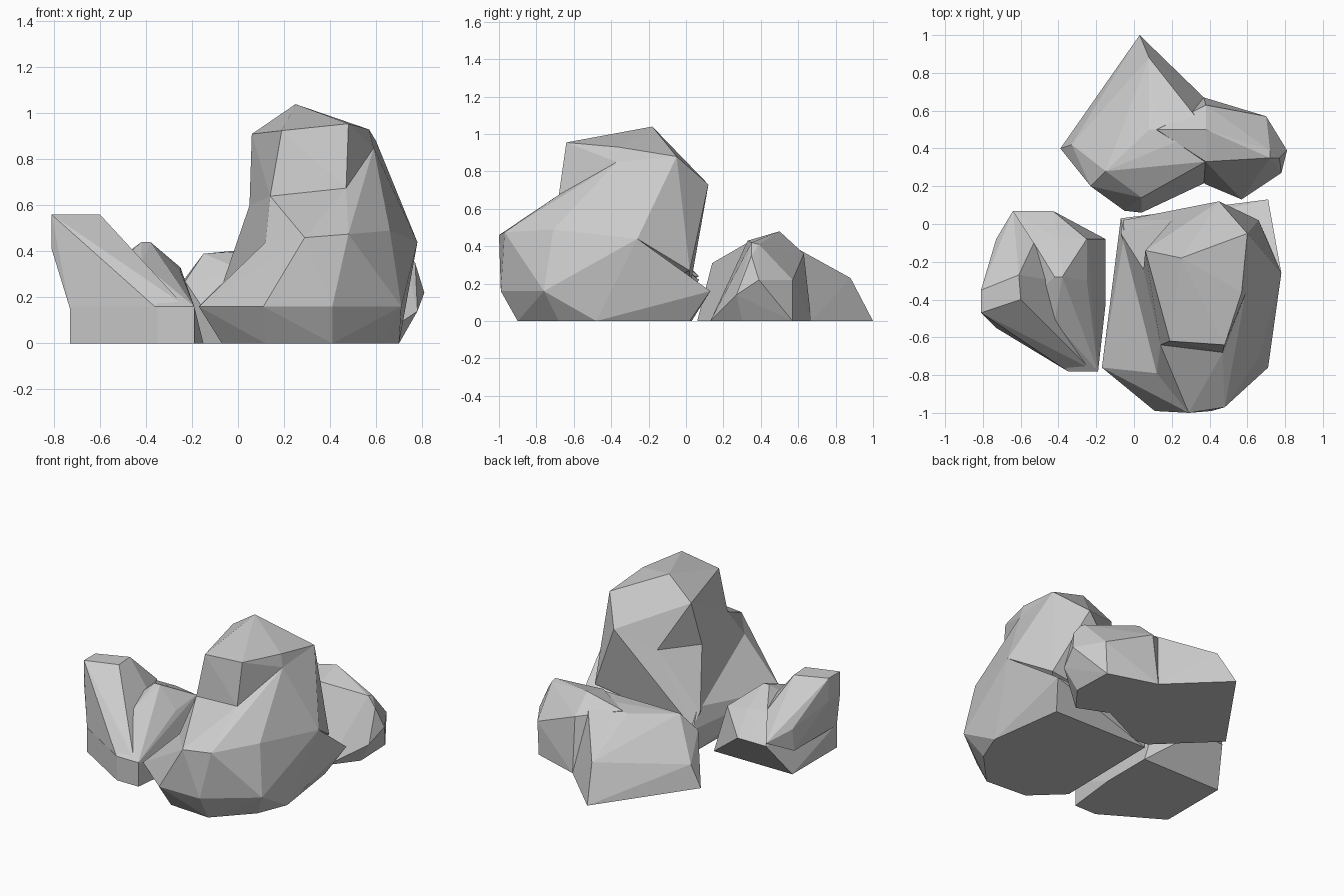
import bpy, bmesh


def ring(z, *xy):
    """Flat cross-section at height z."""
    return [(x, y, z) for x, y in xy]


def chunk(name, pts):
    """Faceted convex piece of stone."""
    bm = bmesh.new()
    for p in pts:
        bm.verts.new(p)
    bmesh.ops.convex_hull(bm, input=bm.verts[:])
    loose = [v for v in bm.verts if not v.link_faces]
    bmesh.ops.delete(bm, geom=loose, context='VERTS')
    bmesh.ops.dissolve_limit(bm, angle_limit=0.03, verts=bm.verts[:], edges=bm.edges[:])
    bmesh.ops.recalc_face_normals(bm, faces=bm.faces[:])
    me = bpy.data.meshes.new(name)
    bm.to_mesh(me)
    bm.free()
    ob = bpy.data.objects.new(name, me)
    bpy.context.scene.collection.objects.link(ob)
    return ob


def rock(name, *pieces):
    """Union of several chunks into one rock."""
    body = chunk(name, pieces[0])
    for pts in pieces[1:]:
        other = chunk(name + "_piece", pts)
        mod = body.modifiers.new("union", 'BOOLEAN')
        mod.operation, mod.solver, mod.object = 'UNION', 'EXACT', other
        bpy.context.view_layer.update()
        dg = bpy.context.evaluated_depsgraph_get()
        me = bpy.data.meshes.new_from_object(body.evaluated_get(dg))
        body.modifiers.clear()
        body.data = me
        bpy.data.objects.remove(other)
    return body


# Large rock: wide foot, sloping waist, upright head
foot = (ring(0, (-.07, -.7), (.12, -.88), (.41, -.9), (.62, -.68), (.7, -.48), (.63, .02), (-.06, .03))
        + ring(.16, (-.17, -.76), (.11, -.99), (.41, -.99), (.71, -.76), (.71, .13), (-.07, .03)))
shoulder = [(.12, -.79, .44), (.29, -1, .46), (.48, -.97, .475), (.66, -.71, .49), (.78, -.26, .44)]
neck = [(.14, -.64, .64), (.47, -.68, .675), (.05, -.24, .6), (.2, .02, .62)]
back = [(.45, .12, .73), (.6, -.05, .88), (.59, -.37, .85)]
crown = [(.19, -.62, .925), (.48, -.64, .955), (.57, -.36, .93), (.25, -.18, 1.04), (.06, -.14, .91)]
rock("large_rock",
     foot + shoulder + [(-.05, -.05, .28)],
     shoulder + neck + back + [(-.07, -.05, .25), (-.06, .02, .17), (.66, .02, .27), (.3, -.4, .1)],
     neck + back + crown + [(.3, -.3, .4)])

# Rear rock: pointed main body with a lower lobe on the right
rock("rear_rock",
     ring(0, (.03, 1), (-.39, .4), (-.05, .07), (.04, .06), (.37, .67), (.38, .22))
     + [(.38, .5, .44), (.38, .33, .42), (.08, .88, .23), (.11, .62, .36), (.08, .5, .41),
        (-.15, .28, .39), (-.23, .2, .27), (.04, .14, .31), (-.33, .42, .15)],
     ring(0, (.38, .21), (.57, .13), (.7, .3), (.69, .57), (.37, .67))
     + [(.38, .5, .48), (.38, .33, .43), (.78, .27, .14), (.81, .39, .22), (.77, .35, .35),
        (.72, .35, .42), (.72, .39, .41), (.7, .57, .22), (.38, .63, .36), (.1, .42, .2),
        (.12, .5, .42)])

# Left rock: low block with a tall side leaning outward
rock("left_rock",
     ring(0, (-.73, -.08), (-.15, -.08), (-.15, -.42), (-.19, -.78), (-.35, -.78), (-.73, -.55))
     + ring(.16, (-.19, -.78), (-.35, -.78), (-.73, -.55))
     + [(-.43, .07, .22), (-.64, .07, .22), (-.25, -.08, .33), (-.25, -.3, .31), (-.42, -.28, .44),
        (-.38, -.28, .44), (-.42, -.52, .35), (-.53, -.1, .36), (-.4, -.08, .35)],
     ring(.15, (-.73, -.55), (-.35, -.78), (-.73, -.1)) + ring(.41, (-.81, -.47), (-.81, -.35))
     + ring(.56, (-.81, -.47), (-.81, -.35), (-.6, -.4), (-.61, -.27))
     + [(-.53, -.1, .37), (-.64, .07, .24), (-.73, -.08, .3), (-.74, -.22, .4),
        (-.42, -.55, .36), (-.42, -.3, .34), (-.24, -.76, .17)])
